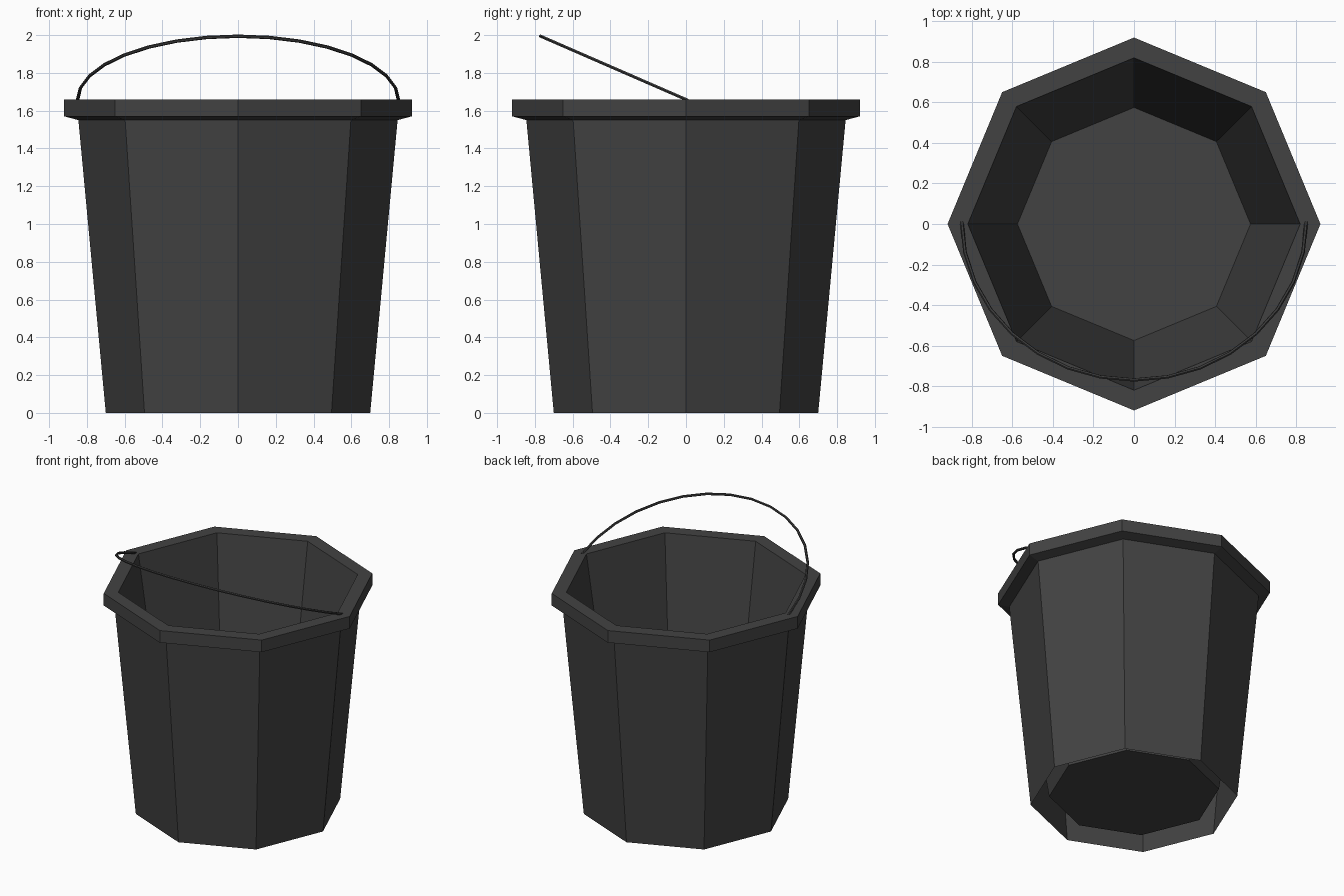
import bpy, bmesh, math
from mathutils import Vector

if "Cube" in bpy.data.objects:
    bpy.data.objects.remove(bpy.data.objects["Cube"])

charcoal = bpy.data.materials.new("charcoal plastic")
charcoal.diffuse_color = (0.055, 0.055, 0.055, 1)
charcoal.use_nodes = True
charcoal.node_tree.nodes["Principled BSDF"].inputs["Base Color"].default_value = charcoal.diffuse_color
wire = bpy.data.materials.new("dark wire")
wire.diffuse_color = (0.045, 0.045, 0.045, 1)
wire.use_nodes = True
wire.node_tree.nodes["Principled BSDF"].inputs["Base Color"].default_value = wire.diffuse_color


def skin(name, rings, mat, closed=False, first_cap=False, last_cap=False):
    """Join successive rings of points with flat quads."""
    bm = bmesh.new()
    loops = [[bm.verts.new(p) for p in ring] for ring in rings]
    for a, b in zip(loops, loops[1:]):
        n = len(a)
        for i in range(n):
            j = (i + 1) % n
            bm.faces.new((a[i], a[j], b[j], b[i]))
    if first_cap:
        bm.faces.new(loops[0][::-1])
    if last_cap:
        bm.faces.new(loops[-1])
    mesh = bpy.data.meshes.new(name)
    bm.to_mesh(mesh)
    bm.free()
    mesh.materials.append(mat)
    ob = bpy.data.objects.new(name, mesh)
    bpy.context.collection.objects.link(ob)
    return ob


def octagon(r, z):
    return [(r * math.cos(i * math.pi / 4), r * math.sin(i * math.pi / 4), z)
            for i in range(8)]


# Bucket: outer skirt (open underneath), overhanging rim, inner wall and floor
profile = [(0.70, 0), (0.845, 1.55), (0.92, 1.57), (0.92, 1.66),
           (0.82, 1.66), (0.575, 0.06)]
skin("bucket", [octagon(r, z) for r, z in profile], charcoal, last_cap=True)

# Handle: thin half hoop tilted towards the front
R, TUBE, STEPS, SIDES = 0.85, 0.009, 16, 6
side = Vector((1, 0, 0))
lean = Vector((0, -0.77, 0.335)).normalized()
normal = side.cross(lean)
centre = Vector((0, 0.01, 1.655))
rings = []
for s in range(STEPS + 1):
    t = math.pi * s / STEPS
    out = side * math.cos(t) + lean * math.sin(t)
    rings.append([centre + out * R
                  + out * (TUBE * math.cos(2 * math.pi * k / SIDES))
                  - normal * (TUBE * math.sin(2 * math.pi * k / SIDES))
                  for k in range(SIDES)])
handle = skin("handle", rings, wire, first_cap=True, last_cap=True)
bm = bmesh.new()
bm.from_mesh(handle.data)
bmesh.ops.recalc_face_normals(bm, faces=bm.faces)
bm.to_mesh(handle.data)
bm.free()
